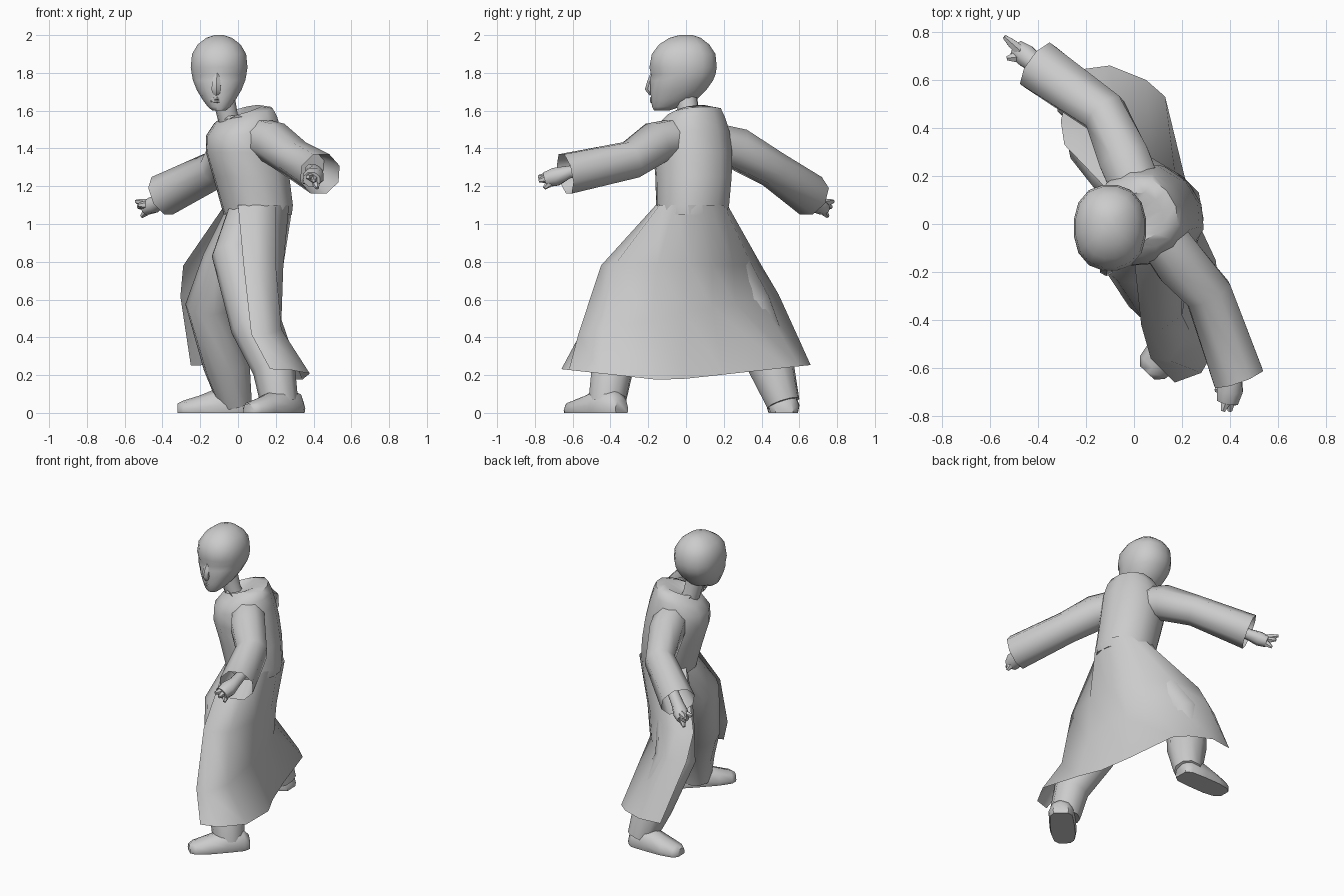
import bpy
import bmesh
from math import sin, cos, pi, radians
from mathutils import Vector

cube = bpy.data.objects.get("Cube")
if cube:
    bpy.data.objects.remove(cube, do_unlink=True)

# One plain grey for the whole figure
GREY = (0.6, 0.6, 0.6, 1)
grey = bpy.data.materials.new("plain grey")
grey.use_nodes = True
grey.diffuse_color = GREY
grey.node_tree.nodes["Principled BSDF"].inputs["Base Color"].default_value = GREY

# The body is turned: chest direction and the direction of its left side
CHEST = Vector((-.86, -.5, 0))
LEFT = Vector((.5, -.86, 0))
UP = Vector((0, 0, 1))


def loft(name, rings, closed=True, angle=50):
    """Skin a list of equal-length rings of points into one object."""
    bm = bmesh.new()
    rows = [[bm.verts.new(p) for p in ring] for ring in rings]
    count = len(rows[0])
    for lower, upper in zip(rows, rows[1:]):
        for i in range(count if closed else count - 1):
            j = (i + 1) % count
            bm.faces.new((lower[i], lower[j], upper[j], upper[i]))
    if closed:
        bm.faces.new(rows[0])
        bm.faces.new(rows[-1])
    bmesh.ops.recalc_face_normals(bm, faces=bm.faces)
    mesh = bpy.data.meshes.new(name)
    bm.to_mesh(mesh)
    bm.free()
    mesh.materials.append(grey)
    obj = bpy.data.objects.new(name, mesh)
    bpy.context.collection.objects.link(obj)
    bpy.ops.object.select_all(action='DESELECT')
    obj.select_set(True)
    bpy.context.view_layer.objects.active = obj
    bpy.ops.object.shade_smooth_by_angle(angle=radians(angle))


def ellipse(center, axis_a, axis_b, sides, bulge=0.0):
    """Ring of points around a centre; bulge swells it towards a rectangle."""
    ring = []
    for i in range(sides):
        t = 2 * pi * (i + .5) / sides
        swell = 1 + bulge * sin(2 * t) ** 2
        ring.append(center + (axis_a * cos(t) + axis_b * sin(t)) * swell)
    return ring


def tube_rings(stations, sides=8, reference=UP, flat=1.0):
    """Rings across a path of (x, y, z, radius) stations."""
    points = [Vector(s[:3]) for s in stations]
    rings = []
    for i, (p, s) in enumerate(zip(points, stations)):
        along = points[min(i + 1, len(points) - 1)] - points[max(i - 1, 0)]
        side = along.cross(reference).normalized()
        over = side.cross(along).normalized()
        rings.append(ellipse(p, side * s[3], over * s[3] * flat, sides))
    return rings


# Torso with folded hood: height, centre x, centre y, half width, half depth, tilt
def torso_ring(z, x, y, wide, deep, tilt):
    center = Vector((x, y, z))
    ring = ellipse(center, LEFT * wide, CHEST * deep, 12, .05)
    for p in ring:
        p.z -= tilt * (p - center).dot(CHEST)
    return ring


torso = [
    (1.05, .105, .03, .185, .175, 0),
    (1.1, .1, .035, .195, .185, 0),
    (1.25, .07, .04, .2, .2, 0),
    (1.38, .04, .035, .205, .21, 0),
    (1.48, .03, .03, .2, .195, .08),
    (1.55, .04, .035, .175, .16, .15),
    (1.59, .05, .045, .145, .125, .25),
    (1.6, .02, .03, .1, .1, .3),
    (1.56, -.03, .01, .06, .06, .1),
]
loft("robe_torso", [torso_ring(*row) for row in torso])

# Open robe skirt: each row runs from the left front edge around the back;
# every row has a height and a slope from front to back
skirt = [
    (1.1, 0, [(0, -.14), (.09, -.16), (.2, -.14), (.27, -.06), (.29, .02),
              (.27, .13), (.2, .2), (.09, .22), (-.01, .18), (-.07, .1)]),
    (.78, 0, [(.03, -.42), (.1, -.45), (.2, -.38), (.24, -.15), (.24, .02),
              (.2, .14), (.1, .25), (-.05, .35), (-.2, .4), (-.29, .33)]),
    (.53, .2, [(.07, -.56), (.15, -.57), (.23, -.44), (.23, -.18), (.22, 0),
               (.18, .14), (.08, .26), (-.06, .39), (-.2, .49), (-.305, .43)]),
    (.22, 0, [(.17, -.66), (.28, -.62), (.38, -.45), (.34, -.15), (.27, 0),
              (.21, .2), (.13, .53), (.05, .6), (-.1, .66), (-.25, .64)]),
]
skirt_rows = [[Vector((x, y, z + slope * y)) for x, y in row] for z, slope, row in skirt]
for p in skirt_rows[-1]:
    p.z = .17 + .11 * abs(p.y + .1)
loft("robe_skirt", skirt_rows, closed=False, angle=60)

# Wide sleeves with a hollow cuff
sleeves = {
    "left_sleeve": [(.07, .01, 1.47, .105), (.19, -.16, 1.43, .115),
                    (.31, -.29, 1.34, .105), (.435, -.64, 1.265, .115)],
    "right_sleeve": [(.03, .1, 1.44, .11), (-.04, .27, 1.4, .115),
                     (-.12, .46, 1.29, .1), (-.4, .66, 1.15, .115)],
}
for name, path in sleeves.items():
    rings = tube_rings(path)
    elbow, cuff = Vector(path[-2][:3]), Vector(path[-1][:3])
    inward = (elbow - cuff) * .5
    rings.append([cuff + inward + (p - cuff) * .8 for p in rings[-1]])
    loft(name, rings)

# Hands: forearm and palm, then fingers
hands = {
    "left": ([(.39, -.5, 1.29, .035), (.41, -.62, 1.275, .04),
              (.4, -.69, 1.25, .058), (.39, -.74, 1.235, .048)],
             [(.37, -.78, 1.25), (.4, -.78, 1.23), (.42, -.75, 1.19), (.34, -.69, 1.22)]),
    "right": ([(-.3, .59, 1.19, .035), (-.4, .66, 1.13, .04),
               (-.45, .7, 1.1, .05), (-.49, .73, 1.08, .04)],
              [(-.54, .78, 1.12), (-.53, .77, 1.09), (-.51, .75, 1.04), (-.53, .69, 1.1)]),
}
for side, (palm, tips) in hands.items():
    loft(side + "_hand", tube_rings(palm, flat=.9))
    for number, tip in enumerate(tips):
        start = Vector(palm[2][:3]).lerp(Vector(tip), .2)
        middle = start.lerp(Vector(tip), .55)
        finger = [(*start, .026), (*middle, .021), (*tip, .01)]
        loft(f"{side}_finger_{number}", tube_rings(finger, sides=6))

# Trouser legs with the knees bent forwards
legs = {
    "left_leg": [(.06, 0, 1.08, .11), (-.01, -.13, .84, .13), (.08, -.28, .46, .12),
                 (.19, -.39, .24, .115), (.22, -.42, .05, .1)],
    "right_leg": [(.06, .1, 1.08, .11), (-.07, .22, .8, .12), (-.15, .33, .57, .13),
                  (-.06, .45, .25, .125), (-.015, .515, .05, .09)],
}
for name, path in legs.items():
    loft(name, tube_rings(path, sides=10, reference=CHEST))


# Shoes: flat-soled sections from heel to toe (position, half width, height)
def shoe(name, heel, toe):
    heel, toe = Vector((*heel, 0)), Vector((*toe, 0))
    across = (toe - heel).normalized().cross(UP)
    profile = [(-.9, 0), (-1, .3), (-.7, .8), (0, 1), (.7, .8), (1, .3), (.9, 0)]
    sections = [(0, .05, .08), (.1, .08, .12), (.4, .085, .135),
                (.7, .085, .09), (.92, .07, .065), (1, .04, .05)]
    loft(name, [[heel.lerp(toe, t) + across * w * a + UP * h * b for a, b in profile]
                for t, w, h in sections])


shoe("left_shoe", (.32, -.34), (.055, -.62))
shoe("right_shoe", (.05, .52), (-.32, .51))

# Head: horizontal sections (height, half width, front y, back y)
sections = [
    (1.6, .035, -.17, -.09), (1.62, .06, -.18, -.03), (1.66, .09, -.187, .06),
    (1.71, .12, -.19, .11), (1.76, .14, -.192, .145), (1.79, .146, -.187, .158),
    (1.83, .152, -.196, .165), (1.9, .145, -.183, .158), (1.95, .115, -.145, .125),
    (1.985, .07, -.09, .08), (2, .025, -.035, .035),
]
head = []
for z, wide, front, back in sections:
    center = Vector((-.1, (front + back) / 2, z))
    ring = ellipse(center, Vector((wide, 0, 0)), Vector((0, (back - front) / 2, 0)), 16, .05)
    # Eye sockets are pressed in below the brow
    if 1.75 < z < 1.8:
        for p in ring:
            if p.y < -.12 and .03 < abs(p.x - center.x) < .1:
                p.y += .012
    head.append(ring)
loft("head", head, angle=60)

# Nose and lips
nose = [(-.11, -.165, 1.8, .02), (-.115, -.182, 1.75, .024),
        (-.115, -.188, 1.715, .03), (-.115, -.175, 1.69, .02)]
loft("nose", tube_rings(nose, sides=6, reference=Vector((0, 1, 0))))
for name, z in (("upper_lip", 1.665), ("lower_lip", 1.65)):
    lip = [(-.145, -.17, z, .004), (-.11, -.184, z, .009), (-.075, -.17, z, .004)]
    loft(name, tube_rings(lip, sides=6))

# Neck
neck = [(-.03, .03, 1.5, .06), (-.055, .015, 1.57, .055), (-.08, 0, 1.69, .06)]
loft("neck", tube_rings(neck, sides=10, reference=CHEST))
